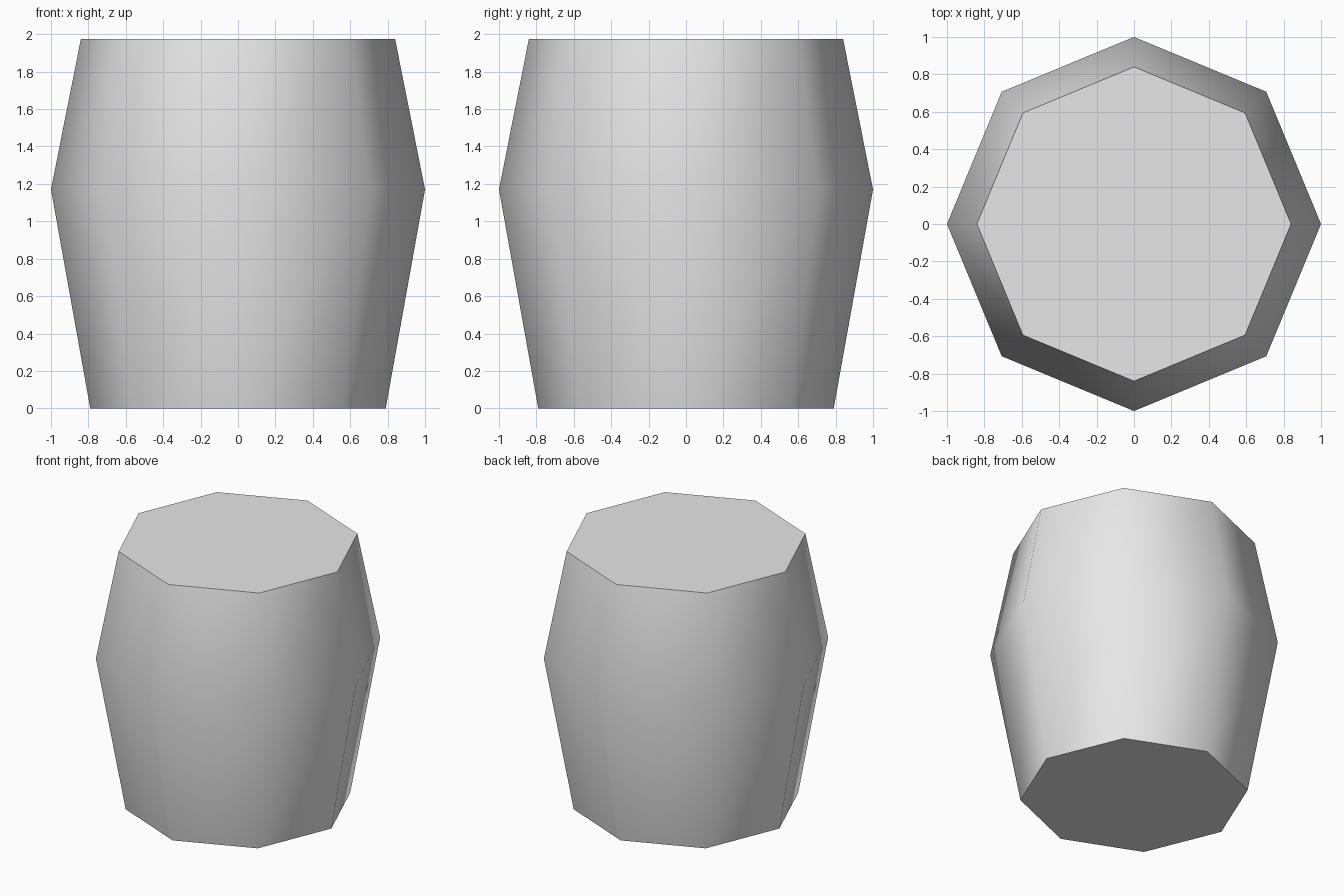
import bpy, bmesh
from math import cos, sin, pi, radians

cube = bpy.data.objects.get("Cube")
if cube:
    bpy.data.objects.remove(cube, do_unlink=True)

SIDES = 8
PROFILE = [(0.79, 0), (1.0, 1.17), (0.84, 1.975)]  # radius, height

# Plain light grey
grey = bpy.data.materials.new("light_grey")
grey.use_nodes = True
colour = (0.8, 0.8, 0.8, 1)
grey.diffuse_color = colour
grey.node_tree.nodes["Principled BSDF"].inputs["Base Color"].default_value = colour

# Eight-sided barrel body: stacked rings, bridged and capped
bm = bmesh.new()
rings = [[bm.verts.new((r * cos(2 * pi * i / SIDES), r * sin(2 * pi * i / SIDES), z))
          for i in range(SIDES)] for r, z in PROFILE]
for low, high in zip(rings, rings[1:]):
    for i in range(SIDES):
        j = (i + 1) % SIDES
        bm.faces.new((low[i], low[j], high[j], high[i]))
bm.faces.new(rings[0][::-1])
bm.faces.new(rings[-1])
mesh = bpy.data.meshes.new("barrel_body")
bm.to_mesh(mesh)
bm.free()
mesh.materials.append(grey)
body = bpy.data.objects.new("barrel_body", mesh)
bpy.context.collection.objects.link(body)

# Smooth sides, sharp cap rims
bpy.ops.object.select_all(action="DESELECT")
body.select_set(True)
bpy.context.view_layer.objects.active = body
bpy.ops.object.shade_smooth_by_angle(angle=radians(60))
